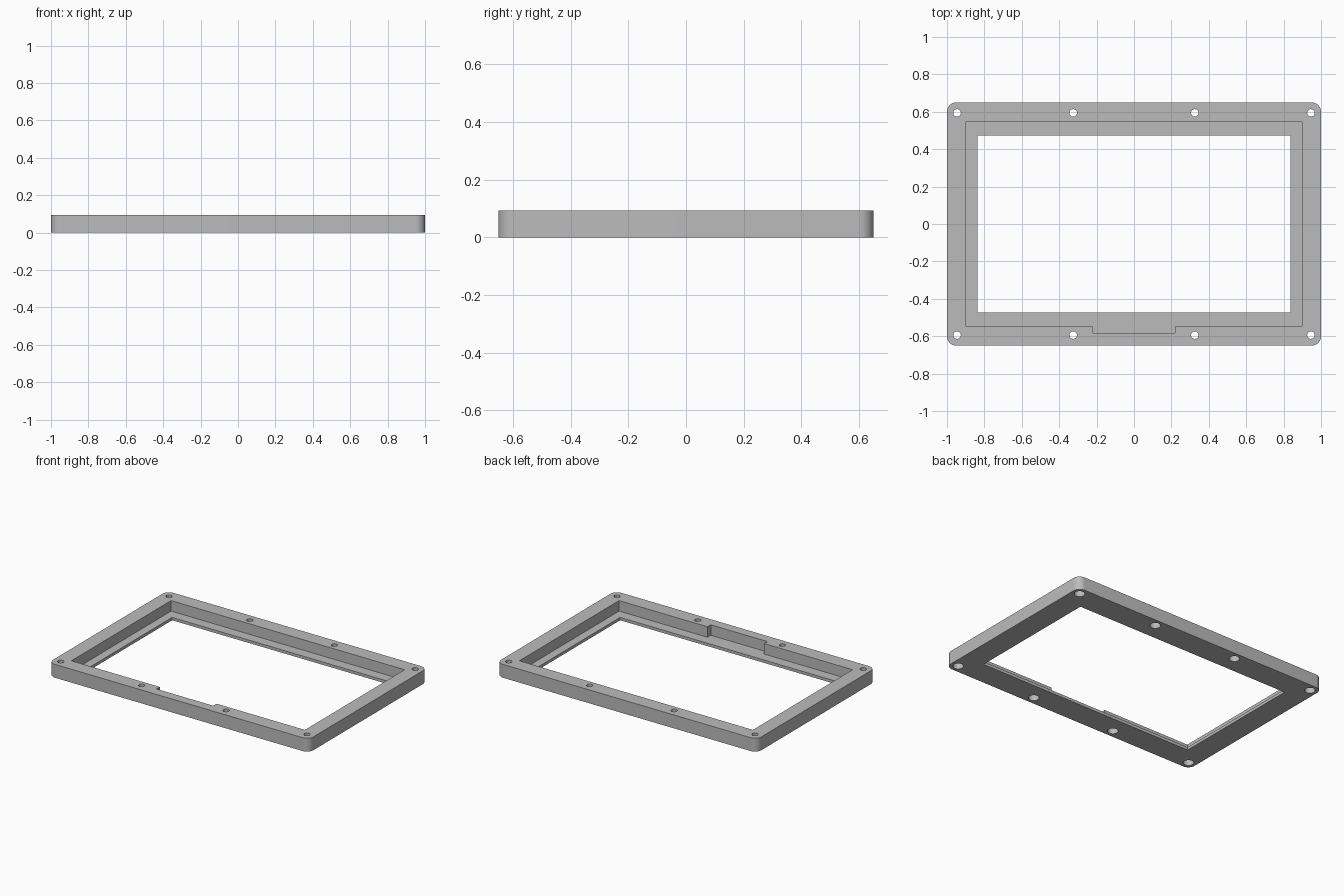
import bpy, bmesh, math

if "Cube" in bpy.data.objects:
    bpy.data.objects.remove(bpy.data.objects["Cube"], do_unlink=True)

HX, HY, H = 1.0, 0.65, 0.093      # outer half sizes and height
LEDGE = 0.02                      # thickness of the inner ledge
RADIUS = 0.05                     # outer corner radius

grey = bpy.data.materials.new("plain grey")
grey.use_nodes = True
grey.diffuse_color = (0.5, 0.5, 0.5, 1)
grey.node_tree.nodes["Principled BSDF"].inputs["Base Color"].default_value = (0.5, 0.5, 0.5, 1)


def prism(name, outline, z0, z1):
    """Extrude a counter-clockwise outline from z0 to z1."""
    bm = bmesh.new()
    face = bm.faces.new([bm.verts.new((x, y, z0)) for x, y in outline])
    top = bmesh.ops.extrude_face_region(bm, geom=[face])["geom"]
    for v in top:
        if isinstance(v, bmesh.types.BMVert):
            v.co.z = z1
    bmesh.ops.recalc_face_normals(bm, faces=bm.faces)
    mesh = bpy.data.meshes.new(name)
    bm.to_mesh(mesh)
    bm.free()
    mesh.materials.append(grey)
    obj = bpy.data.objects.new(name, mesh)
    bpy.context.collection.objects.link(obj)
    return obj


def rectangle(x, y):
    return [(-x, -y), (x, -y), (x, y), (-x, y)]


def rounded_rectangle(x, y, r, steps=10):
    points = []
    for i, (sx, sy) in enumerate([(1, 1), (-1, 1), (-1, -1), (1, -1)]):
        for k in range(steps + 1):
            a = math.pi / 2 * (i + k / steps)
            points.append((sx * (x - r) + r * math.cos(a), sy * (y - r) + r * math.sin(a)))
    return points


def circle(cx, cy, r, n=32):
    return [(cx + r * math.cos(math.tau * k / n), cy + r * math.sin(math.tau * k / n))
            for k in range(n)]


def cut(target, cutter):
    cutter.hide_render = True
    mod = target.modifiers.new("cut", 'BOOLEAN')
    mod.operation = 'DIFFERENCE'
    mod.solver = 'EXACT'
    mod.object = cutter
    bpy.context.view_layer.objects.active = target
    bpy.ops.object.modifier_apply(modifier=mod.name)
    bpy.data.objects.remove(cutter, do_unlink=True)


# Outer body with rounded vertical corners
frame = prism("bezel_frame", rounded_rectangle(HX, HY, RADIUS), 0, H)

# Panel recess, with a cable notch in the front wall
RX, RY, NX, NY = 0.897, 0.547, 0.218, 0.583
recess = [(-RX, -RY), (-NX, -RY), (-NX, -NY), (NX, -NY), (NX, -RY),
          (RX, -RY), (RX, RY), (-RX, RY)]
cut(frame, prism("recess_cutter", recess, LEDGE, H + 0.1))

# Window opening inside the ledge
cut(frame, prism("window_cutter", rectangle(0.838, 0.474), -0.1, H + 0.1))

# Screw holes, counterbored from below
for x in (-0.946, -0.325, 0.325, 0.946):
    for y in (-0.594, 0.594):
        cut(frame, prism("screw_cutter", circle(x, y, 0.02), -0.1, H + 0.1))
        cut(frame, prism("screw_head_cutter", circle(x, y, 0.034), -0.1, 0.045))

# Smooth the curved walls, keep the edges sharp
bpy.ops.object.select_all(action='DESELECT')
frame.select_set(True)
bpy.context.view_layer.objects.active = frame
bpy.ops.object.shade_smooth_by_angle(angle=math.radians(30))
